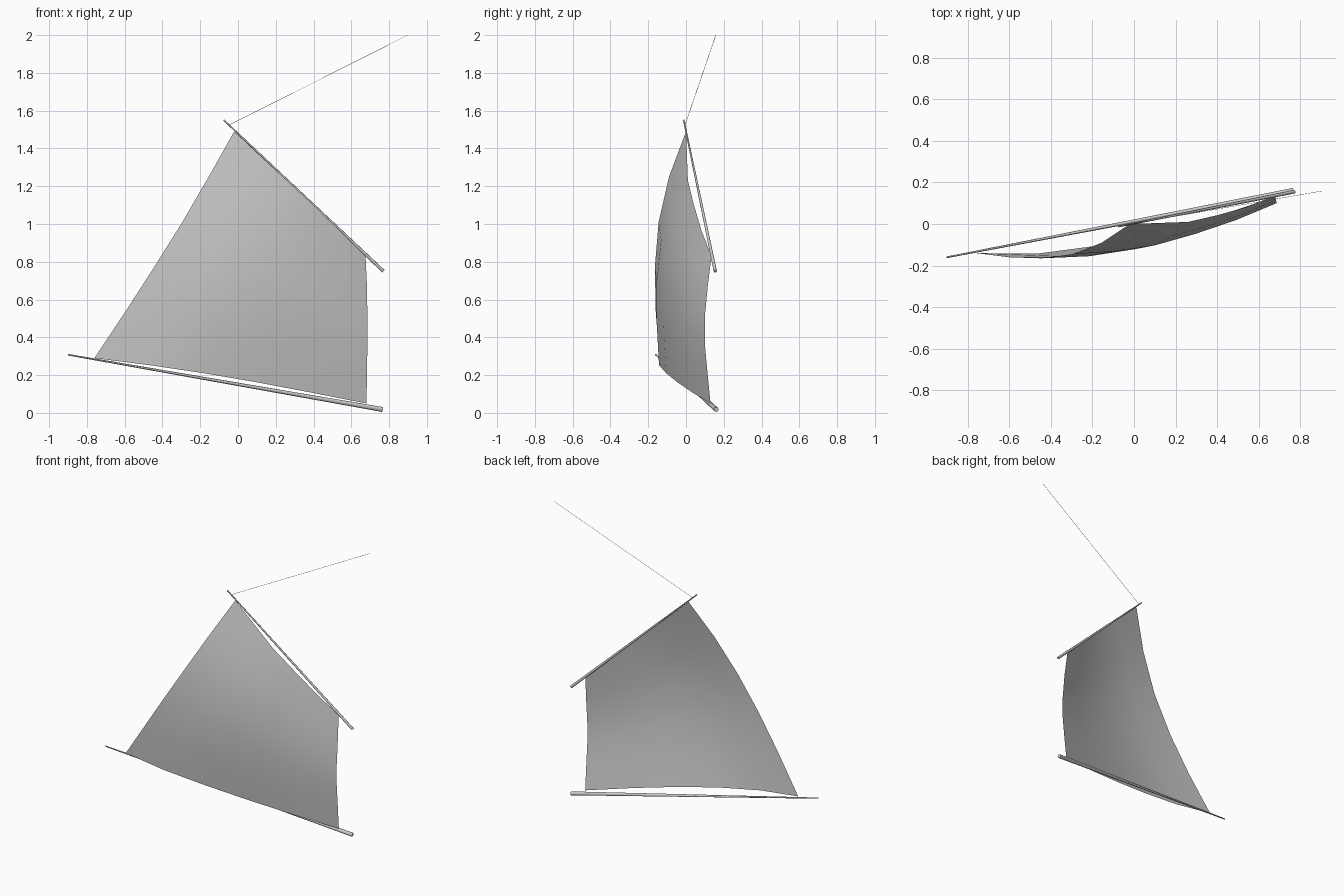
import bpy, bmesh, math
from mathutils import Vector

cube = bpy.data.objects.get("Cube")
if cube:
    bpy.data.objects.remove(cube)

grey = bpy.data.materials.new("plain grey")
grey.use_nodes = True
colour = (0.6, 0.6, 0.6, 1)
grey.diffuse_color = colour
grey.node_tree.nodes["Principled BSDF"].inputs["Base Color"].default_value = colour


def add_object(name, bm, angle):
    mesh = bpy.data.meshes.new(name)
    bm.to_mesh(mesh)
    bm.free()
    obj = bpy.data.objects.new(name, mesh)
    mesh.materials.append(grey)
    bpy.context.collection.objects.link(obj)
    bpy.ops.object.select_all(action="DESELECT")
    obj.select_set(True)
    bpy.context.view_layer.objects.active = obj
    bpy.ops.object.shade_smooth_by_angle(angle=math.radians(angle))
    return obj


def spar(name, start, end, r_start, r_end, sides=8):
    """Tapered round pole between two points."""
    a, b = Vector(start), Vector(end)
    bm = bmesh.new()
    bmesh.ops.create_cone(bm, cap_ends=True, segments=sides,
                          radius1=r_start, radius2=r_end, depth=(b - a).length)
    obj = add_object(name, bm, 50)
    obj.rotation_mode = "QUATERNION"
    obj.rotation_quaternion = (b - a).to_track_quat("Z", "Y")
    obj.location = (a + b) / 2


# Poles and the hoisting line
spar("boom", (-0.90, -0.16, 0.308), (0.765, 0.16, 0.018), 0.004, 0.013)
spar("gaff", (-0.075, -0.012, 1.55), (0.77, 0.155, 0.75), 0.004, 0.009)
spar("halyard", (-0.045, -0.005, 1.525), (0.90, 0.158, 2.0), 0.001, 0.001, 6)

# Sail edges: foot and head run aft to fore, leech and luff run bottom to top
foot = [(-0.76, -0.14, 0.29), (-0.47, -0.143, 0.253), (-0.18, -0.105, 0.21),
        (0.10, -0.045, 0.162), (0.39, 0.035, 0.107), (0.68, 0.13, 0.05)]
head = [(-0.02, 0.0, 1.49), (0.12, 0.005, 1.36), (0.26, 0.01, 1.23),
        (0.40, 0.042, 1.10), (0.54, 0.082, 0.965), (0.675, 0.135, 0.83)]
leech = [foot[0], (-0.60, -0.16, 0.53), (-0.445, -0.165, 0.77),
         (-0.295, -0.145, 1.01), (-0.155, -0.09, 1.25), head[0]]
luff = [foot[-1], (0.683, 0.115, 0.20), (0.685, 0.10, 0.36),
        (0.685, 0.10, 0.51), (0.683, 0.115, 0.67), head[-1]]
foot, head, leech, luff = ([Vector(p) for p in e] for e in (foot, head, leech, luff))

# Sail cloth: a surface blended between its four edges
N = 5
bm = bmesh.new()
grid = []
for j in range(N + 1):
    v = j / N
    row = []
    for i in range(N + 1):
        u = i / N
        edges = foot[i] * (1 - v) + head[i] * v + leech[j] * (1 - u) + luff[j] * u
        corners = ((foot[0] * (1 - u) + foot[N] * u) * (1 - v)
                   + (head[0] * (1 - u) + head[N] * u) * v)
        row.append(bm.verts.new(edges - corners))
    grid.append(row)
for j in range(N):
    for i in range(N):
        bm.faces.new((grid[j][i], grid[j][i + 1], grid[j + 1][i + 1], grid[j + 1][i]))
add_object("sail", bm, 60)
